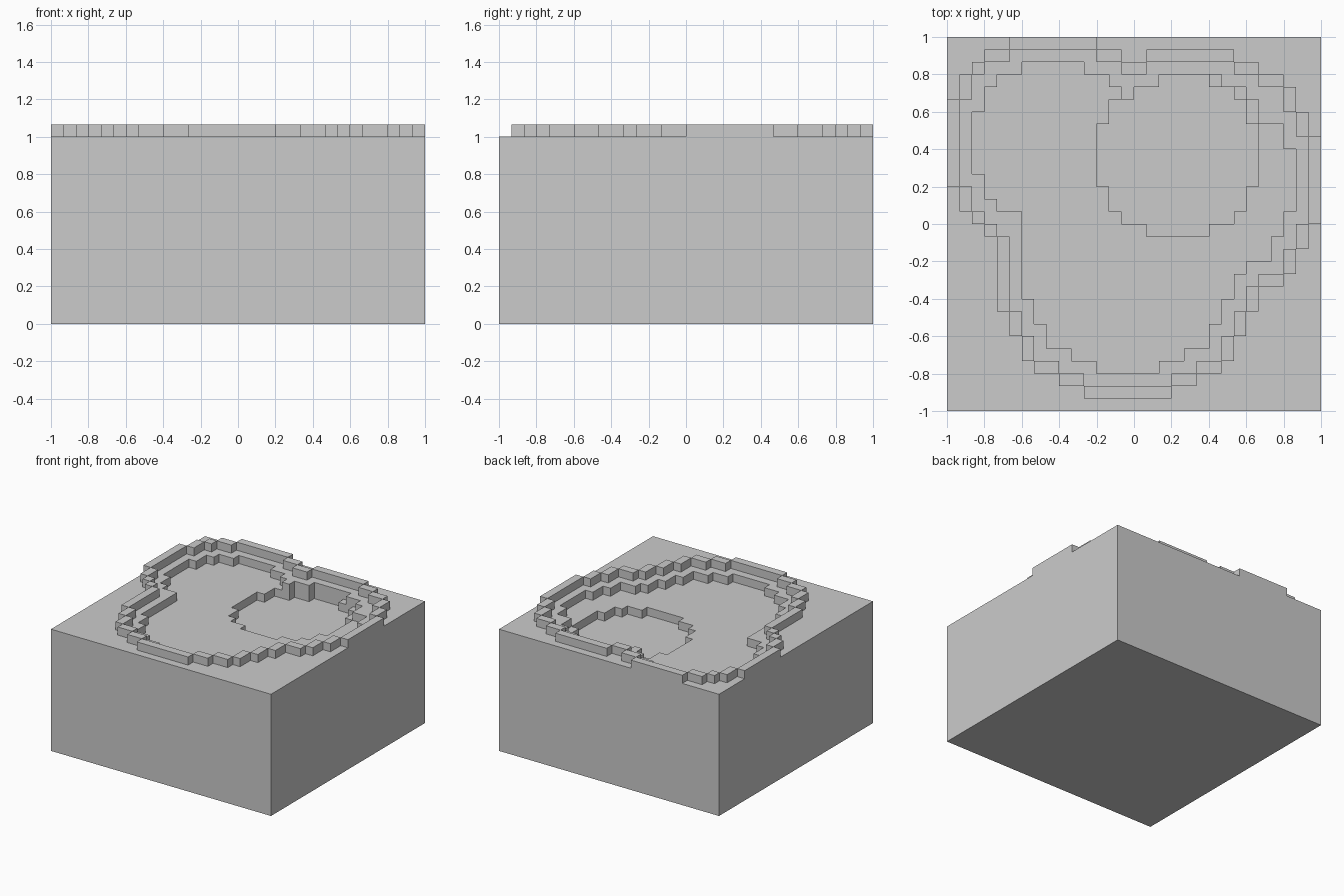
import bpy, bmesh

if "Cube" in bpy.data.objects:
    bpy.data.objects.remove(bpy.data.objects["Cube"])

N = 15            # half width of the block in cells
C = 1 / N         # cell size

# Stepped outlines: start corner, then alternating new y / new x values
RIM = ((-15, 3), [10, -14, 12, -13, 13, -12, 14, -10, 15, -3, 14, -1, 13, 1, 14, 8, 13, 10,
                  12, 12, 11, 13, 9, 14, 7, 15, 0, 14, -2, 13, -4, 12, -5, 10, -7, 9, -9, 8,
                  -11, 7, -12, 5, -13, 3, -14, -4, -13, -6, -12, -8, -11, -9, -9, -10, -7,
                  -11, -1, -12, 0, -13, 1, -14, 3, -15])
BASIN = ((-13, 4), [9, -12, 11, -11, 12, -9, 13, -4, 12, -2, 11, -1, 10, 0, 11, 2, 12, 7, 11,
                    9, 10, 10, 8, 12, 6, 13, 1, 12, -1, 11, -3, 9, -4, 8, -6, 7, -8, 6, -10,
                    4, -11, 2, -12, -3, -11, -5, -10, -7, -8, -8, -6, -9, 1, -11, 2, -12, 4, -13])
PIT = ((-3, 3), [8, -2, 10, -1, 11, 1, 12, 6, 11, 8, 10, 9, 8, 10, 3, 9, 1, 8, 0, 6, -1,
                 1, 0, -1, 1, -2, 3, -3])


def cells(outline):
    """Set of cells inside a stepped outline (even-odd test on upright edges)."""
    (x, y), steps = outline
    edges = []
    for i, v in enumerate(steps):
        if i % 2 == 0:
            edges.append((x, min(y, v), max(y, v)))
            y = v
        else:
            x = v
    return {(i, j) for i in range(-N, N) for j in range(-N, N)
            if sum(ex > i and lo <= j < hi for ex, lo, hi in edges) % 2}


SIDES = ((1, 0), (-1, 0), (0, 1), (0, -1))
outer = cells(RIM)
ledge = {(i, j) for i, j in outer if all((i + a, j + b) in outer for a, b in SIDES)}
basin = cells(BASIN) & ledge
pit = cells(PIT) & basin


def height(i, j):
    if not (-N <= i < N and -N <= j < N):
        return 0
    if (i, j) in pit:
        return 13
    if (i, j) in basin:
        return 14
    return 16 if (i, j) in outer - ledge else 15


H = {(i, j): height(i, j) for i in range(-N - 1, N + 1) for j in range(-N - 1, N + 1)}

# Block with raised rim, ledge, basin and pit
bm = bmesh.new()
corners = {}


def quad(*pts):
    vs = []
    for p in pts:
        if p not in corners:
            corners[p] = bm.verts.new([c * C for c in p])
        vs.append(corners[p])
    bm.faces.new(vs)


for i in range(-N, N):
    for j in range(-N, N):
        h = H[i, j]
        quad((i, j, h), (i + 1, j, h), (i + 1, j + 1, h), (i, j + 1, h))
        quad((i, j + 1, 0), (i + 1, j + 1, 0), (i + 1, j, 0), (i, j, 0))
        walls = (((i + 1, j), (i + 1, j + 1)), ((i, j + 1), (i, j)),
                 ((i + 1, j + 1), (i, j + 1)), ((i, j), (i + 1, j)))
        for (a, b), (p, q) in zip(SIDES, walls):
            for z in range(H[i + a, j + b], h):
                quad((*p, z), (*q, z), (*q, z + 1), (*p, z + 1))

# Merge flat areas into clean faces
bmesh.ops.dissolve_limit(bm, angle_limit=0.01, verts=bm.verts[:], edges=bm.edges[:])
bmesh.ops.triangulate(bm, faces=[f for f in bm.faces if len(f.verts) > 4])
mesh = bpy.data.meshes.new("basin_block")
bm.to_mesh(mesh)
bm.free()
bpy.context.collection.objects.link(bpy.data.objects.new("basin_block", mesh))
